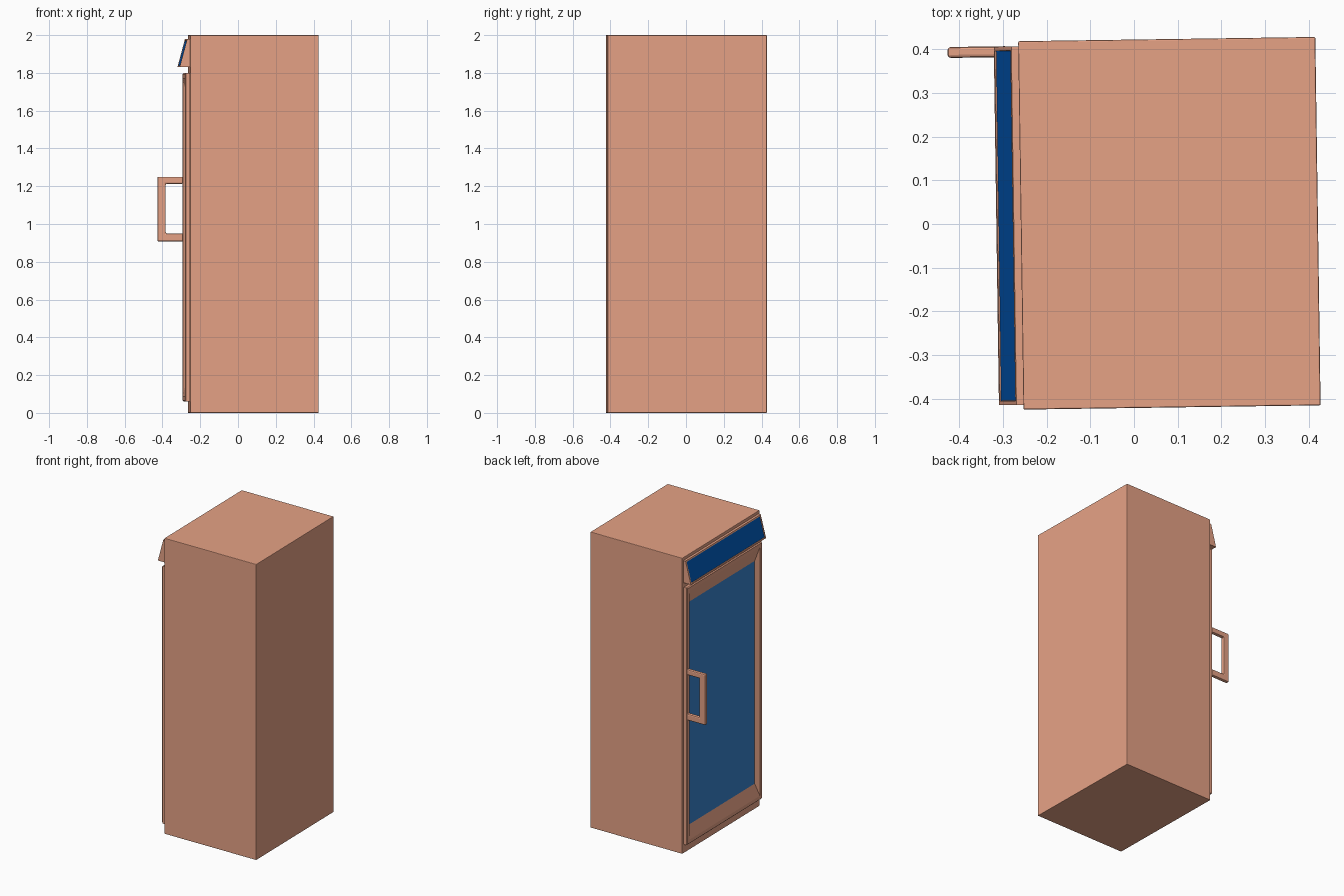
import bpy, bmesh
from mathutils import Matrix

if "Cube" in bpy.data.objects:
    bpy.data.objects.remove(bpy.data.objects["Cube"])

TURN = Matrix.Rotation(0.0143, 4, 'Z')   # the whole cabinet stands slightly turned


def material(name, rgb):
    m = bpy.data.materials.new(name)
    m.diffuse_color = (*rgb, 1)
    m.use_nodes = True
    m.node_tree.nodes["Principled BSDF"].inputs["Base Color"].default_value = m.diffuse_color
    return m


CASE = material("copper_case", (0.79, 0.36, 0.235))
GLASS = material("blue_glass", (0.04, 0.23, 0.62))
SIGN = material("deep_blue_sign", (0.0, 0.092, 0.45))


def finish(name, bm, mat, bevel=0.0, segments=2):
    bmesh.ops.recalc_face_normals(bm, faces=bm.faces)
    me = bpy.data.meshes.new(name)
    bm.to_mesh(me)
    bm.free()
    ob = bpy.data.objects.new(name, me)
    bpy.context.collection.objects.link(ob)
    me.materials.append(mat)
    ob.matrix_world = TURN
    if bevel:
        mod = ob.modifiers.new("soft_edges", 'BEVEL')
        mod.width = bevel
        mod.segments = segments
    return ob


def extrude_profile(name, pts, y0, y1, mat, bevel=0.0):
    """Extrude an x-z outline along y."""
    bm = bmesh.new()
    f = bm.faces.new([bm.verts.new((x, y0, z)) for x, z in pts])
    r = bmesh.ops.extrude_face_region(bm, geom=[f])
    verts = [v for v in r['geom'] if isinstance(v, bmesh.types.BMVert)]
    bmesh.ops.translate(bm, verts=verts, vec=(0, y1 - y0, 0))
    # keep the starting cap so the solid stays closed
    if not any(len(set(g.verts)) == len(pts) and all(abs(v.co.y - y0) < 1e-6 for v in g.verts)
               for g in bm.faces):
        bm.faces.new([v for v in bm.verts if abs(v.co.y - y0) < 1e-6])
    return finish(name, bm, mat, bevel)


def rect(x0, x1, z0, z1):
    return [(x0, z0), (x1, z0), (x1, z1), (x0, z1)]


# Main cabinet
extrude_profile("cabinet", rect(-0.259, 0.421, 0, 2), -0.421, 0.422, CASE, 0.003)

# Door frame: nested rectangular rings, (x, side inset, top/bottom inset)
rings = [(-0.257, 0.004, 0.004), (-0.264, 0, 0), (-0.281, 0, 0), (-0.287, 0.006, 0.006),
         (-0.287, 0.026, 0.03), (-0.266, 0.053, 0.117)]
bm = bmesh.new()
loops = []
for x, a, b in rings:
    y, z0, z1 = 0.41 - a, 0.06 + b, 1.80 - b
    loops.append([bm.verts.new((x, *p)) for p in ((-y, z0), (y, z0), (y, z1), (-y, z1))])
for p, q in zip(loops, loops[1:]):
    for i in range(4):
        j = (i + 1) % 4
        bm.faces.new((p[i], p[j], q[j], q[i]))
bm.faces.new(loops[0])
finish("door_frame", bm, CASE)

# Door glass
extrude_profile("door_glass", rect(-0.266, -0.261, 0.177, 1.683), -0.357, 0.357, GLASS)

# Sloped sign box above the door, with an inset front panel
bm = bmesh.new()
prof = [(-0.315, 1.83), (-0.257, 1.83), (-0.257, 1.98), (-0.275, 1.98)]
ends = [[bm.verts.new((x, y, z)) for x, z in prof] for y in (-0.41, 0.41)]
bm.faces.new(ends[0])
bm.faces.new(ends[1])
for i in range(4):
    j = (i + 1) % 4
    bm.faces.new((ends[0][i], ends[0][j], ends[1][j], ends[1][i]))
bmesh.ops.recalc_face_normals(bm, faces=bm.faces)
front = min(bm.faces, key=lambda f: f.normal.x + abs(f.calc_center_median().y))
bmesh.ops.inset_region(bm, faces=[front], thickness=0.013)
bmesh.ops.inset_region(bm, faces=[front], thickness=0.001, depth=-0.003)
front.material_index = 1
sign = finish("sign_box", bm, CASE)
sign.data.materials.append(SIGN)

# Pull handle: C-shaped outline
handle = [(-0.283, 0.907), (-0.421, 0.907), (-0.421, 1.25), (-0.283, 1.25),
          (-0.283, 1.213), (-0.377, 1.213), (-0.377, 0.95), (-0.283, 0.95)]
extrude_profile("door_handle", handle, 0.386, 0.411, CASE, 0.007)
